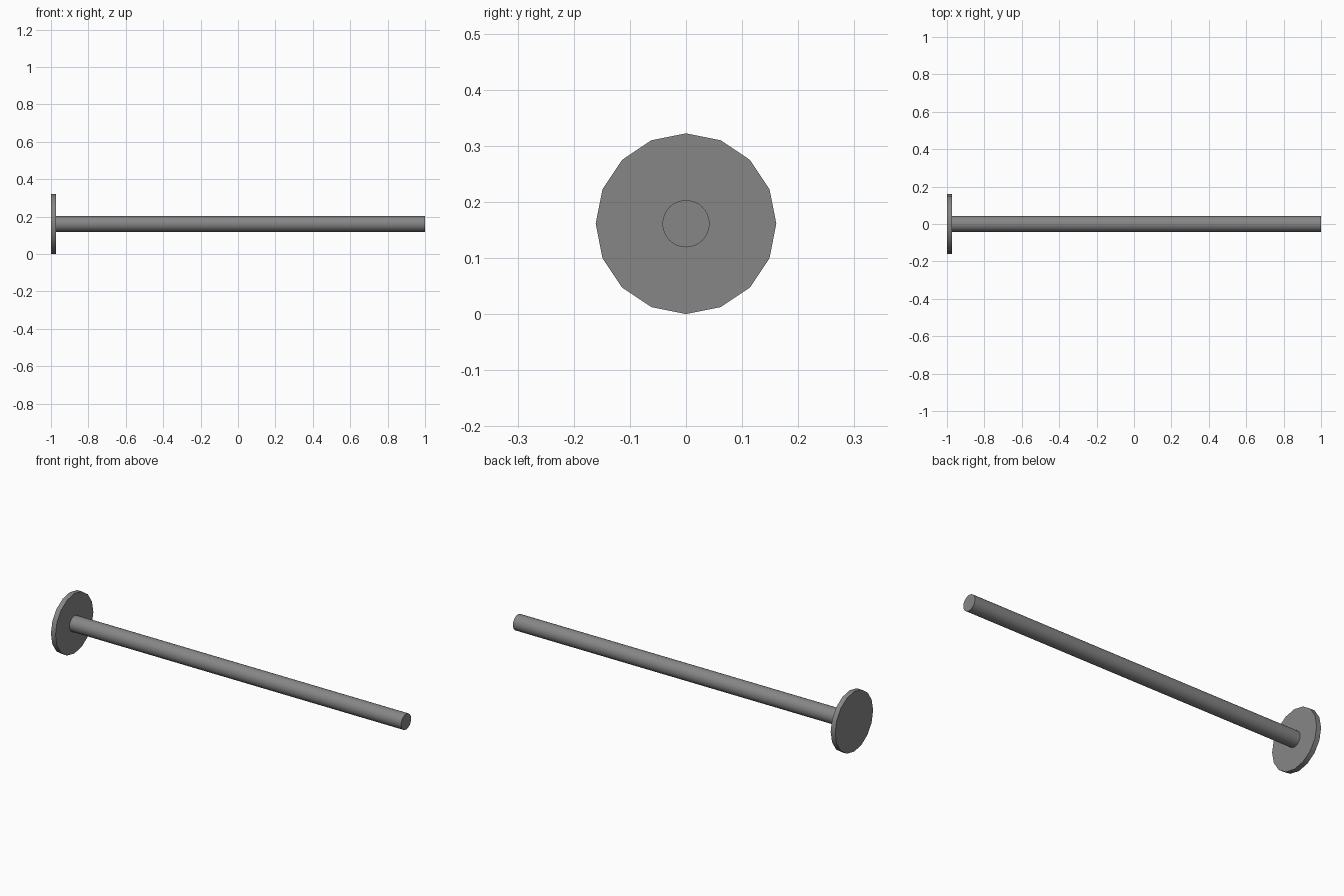
import bpy
import math

if "Cube" in bpy.data.objects:
    bpy.data.objects.remove(bpy.data.objects["Cube"])

CENTRE_Z = 0.161

# Dark grey finish shared by both parts
dark_grey = bpy.data.materials.new("dark_grey")
dark_grey.diffuse_color = (0.24, 0.24, 0.24, 1)
dark_grey.use_nodes = True
dark_grey.node_tree.nodes["Principled BSDF"].inputs["Base Color"].default_value = dark_grey.diffuse_color


def cylinder_along_x(name, x0, x1, radius, sides):
    bpy.ops.mesh.primitive_cylinder_add(
        vertices=sides, radius=radius, depth=x1 - x0,
        location=((x0 + x1) / 2, 0, CENTRE_Z),
        rotation=(0, math.pi / 2, 0))
    obj = bpy.context.object
    obj.name = name
    obj.data.materials.append(dark_grey)
    bpy.ops.object.transform_apply(location=False, rotation=True, scale=True)
    bpy.ops.object.shade_smooth_by_angle(angle=math.radians(30))


# Sixteen-sided end disc
cylinder_along_x("end_disc", -1.0, -0.973, 0.161, 16)

# Long round shaft, seated on the disc
cylinder_along_x("shaft", -0.973, 1.0, 0.042, 32)
